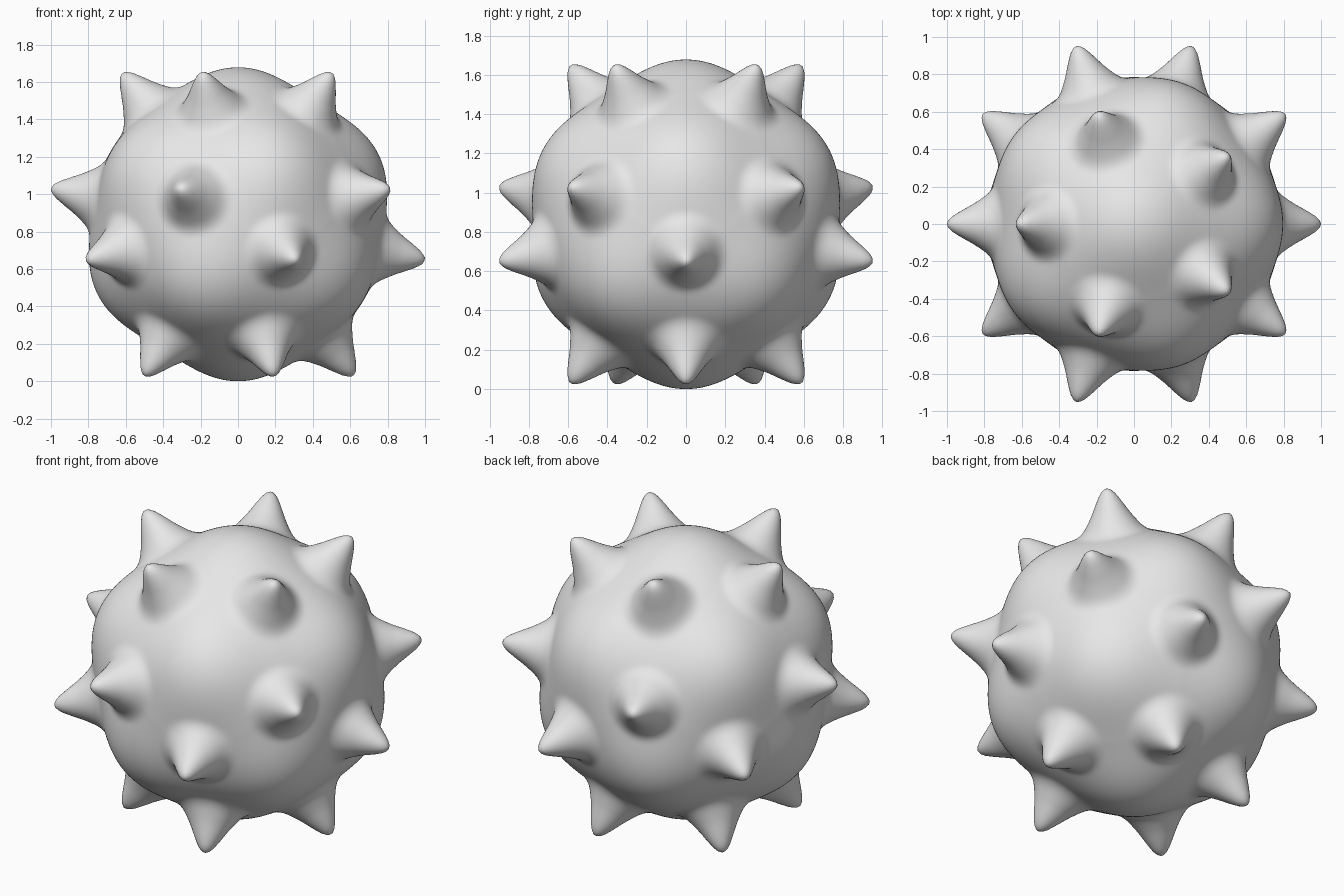
import bpy
import bmesh
from math import acos, cos, sin, sqrt, pi, radians, degrees
from mathutils import Vector

if "Cube" in bpy.data.objects:
    bpy.data.objects.remove(bpy.data.objects["Cube"])

HULL = 0.785       # body radius between the spikes
BULGE = 0.054      # extra radius where five spikes surround a point
# Spike height above the body, by angle in degrees from the spike axis
PROFILE = [(0, 0.234), (2, 0.212), (4.4, 0.155), (6.8, 0.099), (9.75, 0.048),
           (12, 0.020), (14.4, 0.004), (17, 0)]


def direction(height, azimuth):
    flat = sqrt(1 - height * height)
    a = radians(azimuth)
    return Vector((flat * cos(a), flat * sin(a), height))


# Spike axes (faces of an icosahedron) and bulges (its corners)
spikes, bulges = [], [Vector((0, 0, 1)), Vector((0, 0, -1))]
for k in range(5):
    for side, turn in ((1, 36), (-1, 0)):
        azimuth = turn + 72 * k
        spikes.append(direction(side * 0.7947, azimuth))
        spikes.append(direction(side * 0.1876, azimuth))
        bulges.append(direction(side / sqrt(5), azimuth + 36))


def slope(i):
    if i == 0 or i == len(PROFILE) - 1:
        return 0
    (a, ha), (b, hb) = PROFILE[i - 1], PROFILE[i + 1]
    return (hb - ha) / (b - a)


def spike_height(angle):
    """Smooth curve through the profile points."""
    for i in range(len(PROFILE) - 1):
        (a, ha), (b, hb) = PROFILE[i], PROFILE[i + 1]
        if angle <= b:
            w = b - a
            t = (angle - a) / w
            ease = t * t * (3 - 2 * t)
            return (ha + (hb - ha) * ease
                    + w * slope(i) * t * (1 - t) ** 2
                    - w * slope(i + 1) * t * t * (1 - t))
    return 0


def nearest_angle(d, axes):
    return degrees(acos(min(1, max(d.dot(a) for a in axes))))


# Body: a fine ball pushed out into bulges and spikes
bm = bmesh.new()
bmesh.ops.create_icosphere(bm, subdivisions=7, radius=1)
for v in bm.verts:
    d = v.co.normalized()
    t = min(1, nearest_angle(d, bulges) / 31)
    radius = HULL + BULGE * (1 + cos(pi * t)) / 2
    v.co = d * (radius + spike_height(nearest_angle(d, spikes)))
    v.co.z += HULL + BULGE
for f in bm.faces:
    f.smooth = True
mesh = bpy.data.meshes.new("spiked_ball")
bm.to_mesh(mesh)
bm.free()
ball = bpy.data.objects.new("spiked_ball", mesh)
bpy.context.collection.objects.link(ball)

# Plain grey material
grey = bpy.data.materials.new("light_grey")
grey.use_nodes = True
colour = (0.8, 0.8, 0.8, 1)
grey.diffuse_color = colour
grey.node_tree.nodes["Principled BSDF"].inputs["Base Color"].default_value = colour
mesh.materials.append(grey)
